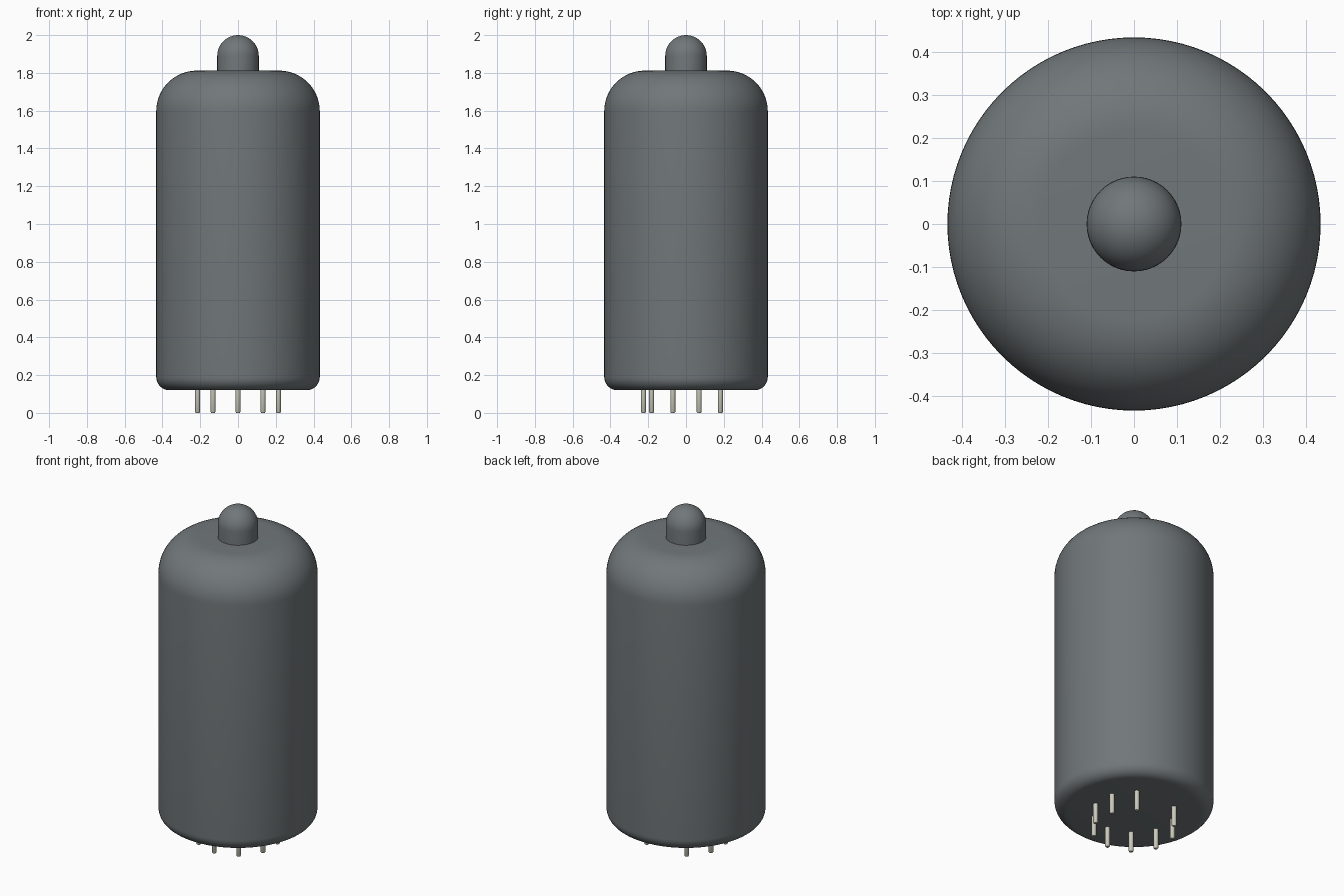
import bpy, bmesh, math

if "Cube" in bpy.data.objects:
    bpy.data.objects.remove(bpy.data.objects["Cube"], do_unlink=True)


def material(name, rgb):
    m = bpy.data.materials.new(name)
    m.use_nodes = True
    col = (*rgb, 1.0)
    m.diffuse_color = col
    m.node_tree.nodes["Principled BSDF"].inputs["Base Color"].default_value = col
    return m


smoked_glass = material("smoked glass grey", (0.165, 0.185, 0.193))
pin_metal = material("pale pin metal", (0.60, 0.59, 0.50))


def arc(cx, cz, r, start, end, steps):
    """Points of a circular arc in the r-z plane, angles in degrees."""
    out = []
    for i in range(steps + 1):
        a = math.radians(start + (end - start) * i / steps)
        out.append((cx + r * math.cos(a), cz + r * math.sin(a)))
    return out


def lathe(name, profile, mat, segments, loc=(0, 0, 0)):
    """Spin an r-z profile, listed bottom to top, around the z axis."""
    bm = bmesh.new()
    verts = [bm.verts.new((max(r, 0), 0, z)) for r, z in profile]
    edges = [bm.edges.new(p) for p in zip(verts, verts[1:])]
    bmesh.ops.spin(bm, geom=verts + edges, cent=(0, 0, 0), axis=(0, 0, 1),
                   angle=2 * math.pi, steps=segments, use_merge=True)
    bmesh.ops.remove_doubles(bm, verts=bm.verts, dist=1e-5)
    bmesh.ops.recalc_face_normals(bm, faces=bm.faces)
    mesh = bpy.data.meshes.new(name)
    bm.to_mesh(mesh)
    bm.free()
    mesh.materials.append(mat)
    obj = bpy.data.objects.new(name, mesh)
    obj.location = loc
    bpy.context.collection.objects.link(obj)
    bpy.ops.object.select_all(action='DESELECT')
    obj.select_set(True)
    bpy.context.view_layer.objects.active = obj
    bpy.ops.object.shade_smooth_by_angle(angle=math.radians(35))
    return obj


# Glass envelope: small fillet at the base, large one at the shoulder
R, BOTTOM, TOP = 0.433, 0.12, 1.812
FOOT, SHOULDER = 0.07, 0.215
envelope = [(0, BOTTOM)]
envelope += arc(R - FOOT, BOTTOM + FOOT, FOOT, -90, 0, 8)
envelope += arc(R - SHOULDER, TOP - SHOULDER, SHOULDER, 0, 90, 16)
envelope += [(0, TOP)]
lathe("glass_envelope", envelope, smoked_glass, 96)

# Sealed nipple on the top: short cylinder with a round dome
TIP = 0.11
lathe("exhaust_tip", [(TIP, TOP - 0.02)] + arc(0, 2.0 - TIP, TIP, 0, 90, 12),
      smoked_glass, 48)

# Nine contact pins on a ten-position ring, with the gap at the back
PIN_R, RING = 0.0135, 0.225
pin_profile = [(0, 0), (PIN_R * 0.7, 0), (PIN_R, 0.006),
               (PIN_R, BOTTOM + 0.01), (0, BOTTOM + 0.01)]
for k in range(1, 10):
    a = math.radians(90 + 36 * k)
    lathe(f"contact_pin_{k}", pin_profile, pin_metal, 16,
          (RING * math.cos(a), RING * math.sin(a), 0))
